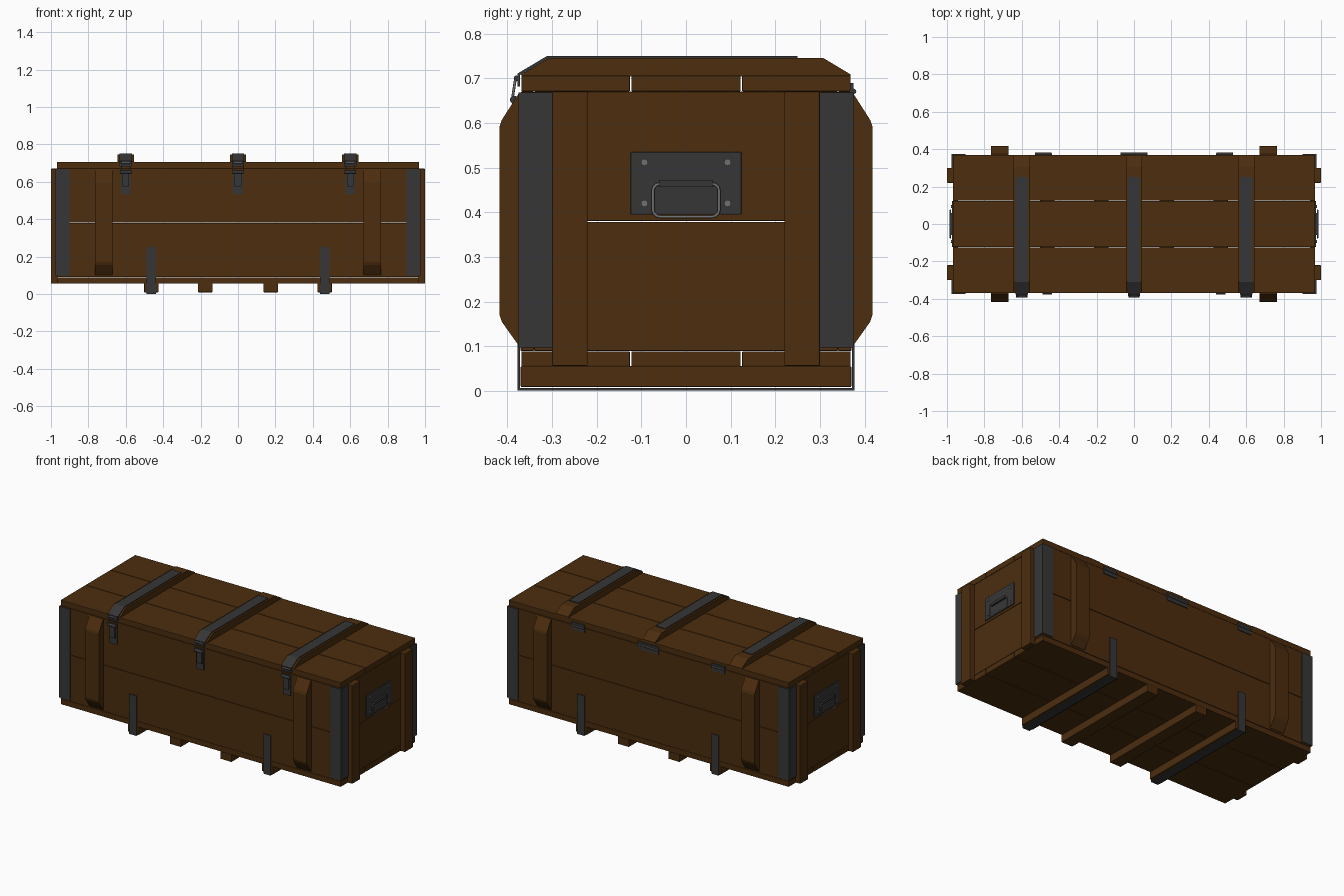
import bpy, bmesh, math
from mathutils import Vector

if "Cube" in bpy.data.objects:
    bpy.data.objects.remove(bpy.data.objects["Cube"])


def material(name, rgb):
    m = bpy.data.materials.new(name)
    m.use_nodes = True
    m.diffuse_color = (*rgb, 1)
    bsdf = m.node_tree.nodes["Principled BSDF"]
    bsdf.inputs["Base Color"].default_value = (*rgb, 1)
    bsdf.inputs["Roughness"].default_value = 0.8
    return m


WOOD = material("brown wood", (0.072, 0.026, 0.0045))
IRON = material("dark iron", (0.037, 0.037, 0.038))
STEEL = material("worn steel", (0.16, 0.16, 0.16))
SIDES = (-1, 1)


def finish(name, bm, mat):
    bmesh.ops.recalc_face_normals(bm, faces=bm.faces)
    mesh = bpy.data.meshes.new(name)
    bm.to_mesh(mesh)
    bm.free()
    mesh.materials.append(mat)
    obj = bpy.data.objects.new(name, mesh)
    bpy.context.collection.objects.link(obj)
    return obj


def bevel(obj, width):
    mod = obj.modifiers.new("bevel", "BEVEL")
    mod.width, mod.segments = width, 2
    return obj


def box(name, x, y, z, mat=WOOD):
    """Box from (low, high) ranges, in any order."""
    bm = bmesh.new()
    bmesh.ops.create_cube(bm, size=1)
    for v in bm.verts:
        for i, (a, b) in enumerate((x, y, z)):
            v.co[i] = (a + b) / 2 + v.co[i] * abs(b - a)
    return finish(name, bm, mat)


def prism(name, profile, x, width, mat=WOOD):
    """Closed y-z profile pushed along x."""
    bm = bmesh.new()
    face = bm.faces.new([bm.verts.new((x - width / 2, y, z)) for y, z in profile])
    new = bmesh.ops.extrude_face_region(bm, geom=[face])["geom"]
    verts = [g for g in new if isinstance(g, bmesh.types.BMVert)]
    bmesh.ops.translate(bm, verts=verts, vec=(width, 0, 0))
    return finish(name, bm, mat)


def band(name, path, sweep, thickness=0.006):
    """Bent sheet-metal band: open path swept along a vector."""
    bm = bmesh.new()
    a = [bm.verts.new(p) for p in path]
    b = [bm.verts.new(Vector(p) + Vector(sweep)) for p in path]
    for i in range(len(path) - 1):
        bm.faces.new((a[i], a[i + 1], b[i + 1], b[i]))
    obj = finish(name, bm, IRON)
    mod = obj.modifiers.new("thickness", "SOLIDIFY")
    mod.thickness, mod.offset, mod.use_even_offset = thickness, 0, True
    return obj


def rod(name, centre, axis, radius, length, mat):
    bm = bmesh.new()
    bmesh.ops.create_cone(bm, cap_ends=True, segments=12, radius1=radius,
                          radius2=radius, depth=length)
    turn = Vector((0, 0, 1)).rotation_difference(Vector(axis))
    for v in bm.verts:
        v.co = turn @ v.co + Vector(centre)
    return finish(name, bm, mat)


def wire_loop(name, centre, side, up, corner, radius, mat):
    """Rounded rectangular wire ring with half-size vectors side and up."""
    c, s, u = Vector(centre), Vector(side), Vector(up)
    curve = bpy.data.curves.new(name, "CURVE")
    curve.dimensions = "3D"
    curve.bevel_depth, curve.bevel_resolution = radius, 2
    line = curve.splines.new("POLY")
    line.points.add(15)
    for i, p in enumerate(line.points):
        quarter = i // 4
        t = math.radians(90 * quarter + 30 * (i % 4))
        sx = 1 if quarter in (0, 3) else -1
        sy = 1 if quarter < 2 else -1
        w = s.normalized() * (sx * (s.length - corner) + corner * math.cos(t))
        h = u.normalized() * (sy * (u.length - corner) + corner * math.sin(t))
        p.co = (*(c + w + h), 1)
    line.use_cyclic_u = True
    curve.materials.append(mat)
    obj = bpy.data.objects.new(name, curve)
    bpy.context.collection.objects.link(obj)


# Floor and lid, three boards each
L, W = 0.968, 0.37
gap = 0.0015
for part, z in (("floor", (0.055, 0.089)), ("lid", (0.671, 0.706))):
    for label, y in (("front", (-W, -0.124)), ("middle", (-0.124, 0.124)), ("back", (0.124, W))):
        bevel(box(f"{part}_board_{label}", (-L, L), (y[0] + gap, y[1] - gap), z), 0.002)

# Walls, two boards each
for level, z in (("lower", (0.09, 0.379)), ("upper", (0.381, 0.67))):
    for s in SIDES:
        side = "front" if s < 0 else "back"
        end = "left" if s > 0 else "right"
        bevel(box(f"{side}_wall_{level}", (-L, L), (s * 0.34, s * W), z), 0.002)
        bevel(box(f"{end}_wall_{level}", (s * 0.94, s * L), (-0.34, 0.34), z), 0.002)

# Upright battens and iron corner angles
for sx in SIDES:
    for sy in SIDES:
        where = ("back" if sy > 0 else "front") + ("_left" if sx > 0 else "_right")
        upright = [(0.36, 0.1), (0.373, 0.1), (0.412, 0.155), (0.417, 0.17),
                   (0.417, 0.592), (0.412, 0.607), (0.373, 0.668), (0.36, 0.668)]
        prism(f"side_batten_{where}", [(sy * y, z) for y, z in upright], sx * 0.718, 0.095)
        bevel(box(f"end_batten_{where}", (sx * 0.966, sx), (sy * 0.22, sy * 0.3),
                  (0.056, 0.67)), 0.003)
        band(f"corner_angle_{where}",
             [(sx * 0.9, sy * 0.372, 0.098), (sx * 0.972, sy * 0.372, 0.098),
              (sx * 0.972, sy * 0.299, 0.098)], (0, 0, 0.57))

# Skids, with iron straps around the outer two
for s in SIDES:
    end = "left" if s > 0 else "right"
    for label, x in (("inner", 0.175), ("outer", 0.463)):
        bevel(box(f"{label}_skid_{end}", (s * (x - 0.039), s * (x + 0.039)),
                  (-W, W), (0.009, 0.056)), 0.003)
    band(f"skid_strap_{end}",
         [(s * 0.464 - 0.025, y, z) for y, z in
          ((-0.374, 0.25), (-0.374, 0.004), (0.374, 0.004), (0.374, 0.25))], (0.05, 0, 0))

# Lid battens, straps and clasps
for label, x in (("right", -0.6), ("middle", 0), ("left", 0.6)):
    prism(f"lid_batten_{label}", [(-0.368, 0.704), (0.368, 0.704), (0.368, 0.709),
                                  (0.308, 0.745), (-0.308, 0.745), (-0.368, 0.709)], x, 0.088)
    band(f"lid_strap_{label}", [(x - 0.033, y, z) for y, z in
                                ((-0.374, 0.682), (-0.374, 0.709), (-0.31, 0.747), (0.25, 0.747))],
         (0.066, 0, 0))
    box(f"clasp_plate_{label}", (x - 0.026, x + 0.026), (-0.377, -0.368), (0.535, 0.662), IRON)
    box(f"clasp_lever_{label}", (x - 0.018, x + 0.018), (-0.386, -0.376), (0.575, 0.655), IRON)
    rod(f"clasp_pin_{label}", (x, -0.385, 0.652), (1, 0, 0), 0.009, 0.06, IRON)
    rod(f"clasp_hook_{label}", (x, -0.379, 0.7), (1, 0, 0), 0.006, 0.062, IRON)
    wire_loop(f"clasp_wire_{label}", (x, -0.385, 0.677), (0.026, 0, 0), (0, 0.004, 0.026),
              0.008, 0.003, STEEL)

# Hinges along the back
for label, x, half in (("right", -0.485, 0.045), ("middle", 0, 0.073), ("left", 0.485, 0.045)):
    box(f"hinge_leaf_{label}", (x - half, x + half), (0.368, 0.375), (0.643, 0.69), IRON)
    rod(f"hinge_pin_{label}", (x, 0.375, 0.671), (1, 0, 0), 0.006, 2 * half, IRON)

# Carrying handles on both ends
for s in SIDES:
    end = "left" if s > 0 else "right"
    bevel(box(f"handle_plate_{end}", (s * 0.966, s * 0.974), (-0.124, 0.124),
              (0.395, 0.535), IRON), 0.002)
    for y in (-0.093, 0.093):
        for z in (0.42, 0.512):
            rod(f"handle_rivet_{end}", (s * 0.975, y, z), (1, 0, 0), 0.008, 0.008, STEEL)
    box(f"handle_bracket_{end}", (s * 0.972, s * 0.986), (-0.06, 0.06), (0.457, 0.472), IRON)
    wire_loop(f"handle_ring_{end}", (s * 0.982, 0, 0.427), (0, 0.074, 0), (0, 0, 0.037),
              0.016, 0.0035, STEEL)
